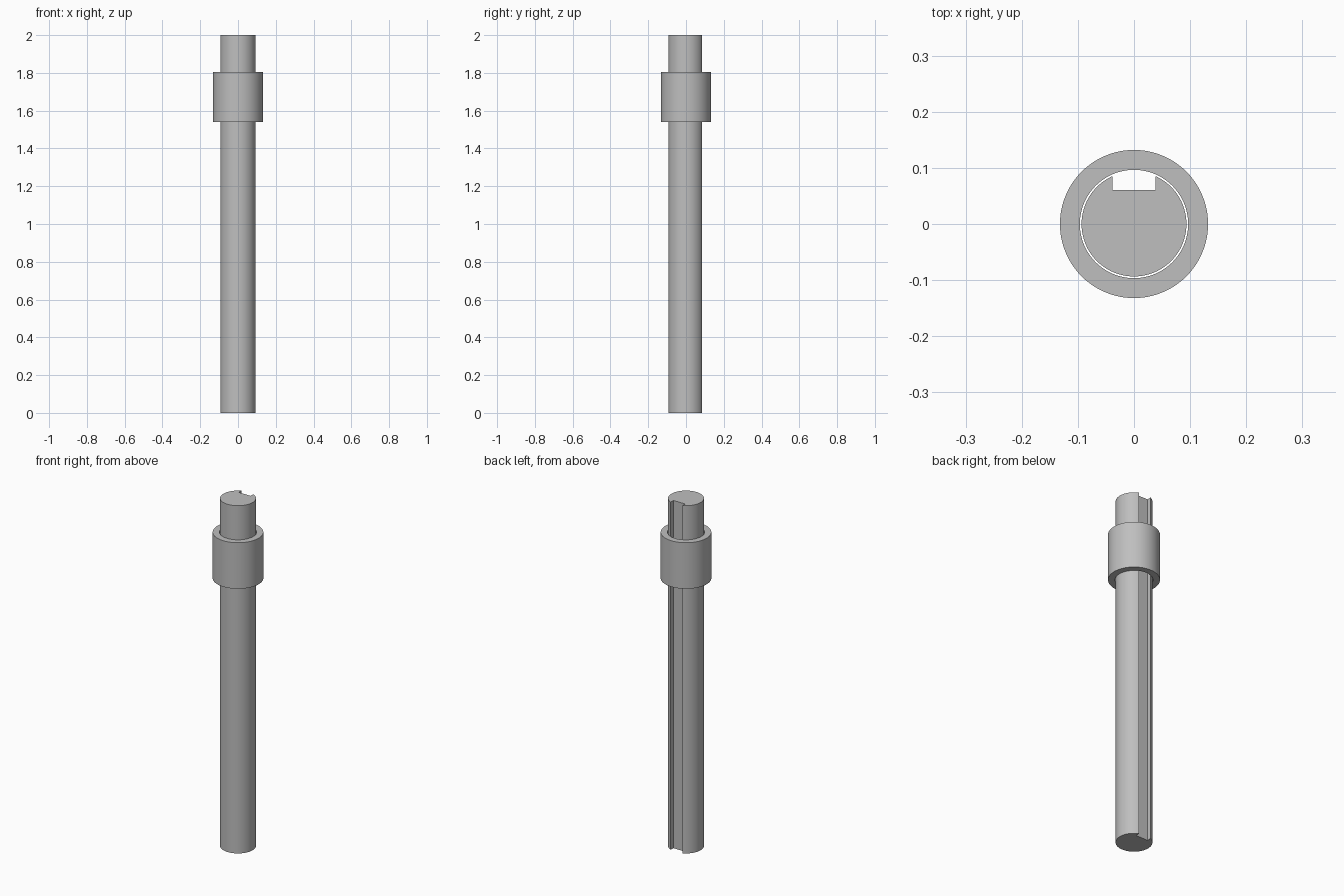
import bpy
import bmesh
from math import asin, cos, sin, pi, radians

cube = bpy.data.objects.get("Cube")
if cube:
    bpy.data.objects.remove(cube)

SHAFT_R, SLOT_HALF, SLOT_FLOOR = 0.0935, 0.038, 0.061
COLLAR_R, BORE_R = 0.132, 0.0965
SEGMENTS = 96

steel = bpy.data.materials.new("grey steel")
steel.use_nodes = True
color = (0.52, 0.52, 0.52, 1)
steel.diffuse_color = color
steel.node_tree.nodes["Principled BSDF"].inputs["Base Color"].default_value = color


def finish(name, bm):
    bmesh.ops.recalc_face_normals(bm, faces=bm.faces)
    mesh = bpy.data.meshes.new(name)
    bm.to_mesh(mesh)
    bm.free()
    mesh.materials.append(steel)
    obj = bpy.data.objects.new(name, mesh)
    bpy.context.collection.objects.link(obj)
    bpy.ops.object.select_all(action='DESELECT')
    obj.select_set(True)
    bpy.context.view_layer.objects.active = obj
    bpy.ops.object.shade_smooth_by_angle(angle=radians(30))


# Shaft: round section with a flat-bottomed keyway along the back
half = asin(SLOT_HALF / SHAFT_R)
start, sweep = pi / 2 + half, 2 * pi - 2 * half
angles = [start + sweep * i / SEGMENTS for i in range(SEGMENTS + 1)]
section = [(SHAFT_R * cos(a), SHAFT_R * sin(a)) for a in angles]
section += [(SLOT_HALF, SLOT_FLOOR), (-SLOT_HALF, SLOT_FLOOR)]
bm = bmesh.new()
base = bm.faces.new([bm.verts.new((x, y, 0)) for x, y in section])
top = bmesh.ops.extrude_face_region(bm, geom=[base], use_keep_orig=True)["geom"]
bmesh.ops.translate(bm, vec=(0, 0, 2),
                    verts=[v for v in top if isinstance(v, bmesh.types.BMVert)])
finish("keyed_shaft", bm)

# Collar: hollow sleeve with a small clearance around the shaft
profile = [(BORE_R, 1.54), (COLLAR_R, 1.54), (COLLAR_R, 1.805), (BORE_R, 1.805)]
bm = bmesh.new()
rings = [[bm.verts.new((r * cos(2 * pi * i / SEGMENTS), r * sin(2 * pi * i / SEGMENTS), z))
          for i in range(SEGMENTS)] for r, z in profile]
for k, ring in enumerate(rings):
    after = rings[(k + 1) % len(rings)]
    for i in range(SEGMENTS):
        j = (i + 1) % SEGMENTS
        bm.faces.new((ring[i], ring[j], after[j], after[i]))
finish("collar", bm)
